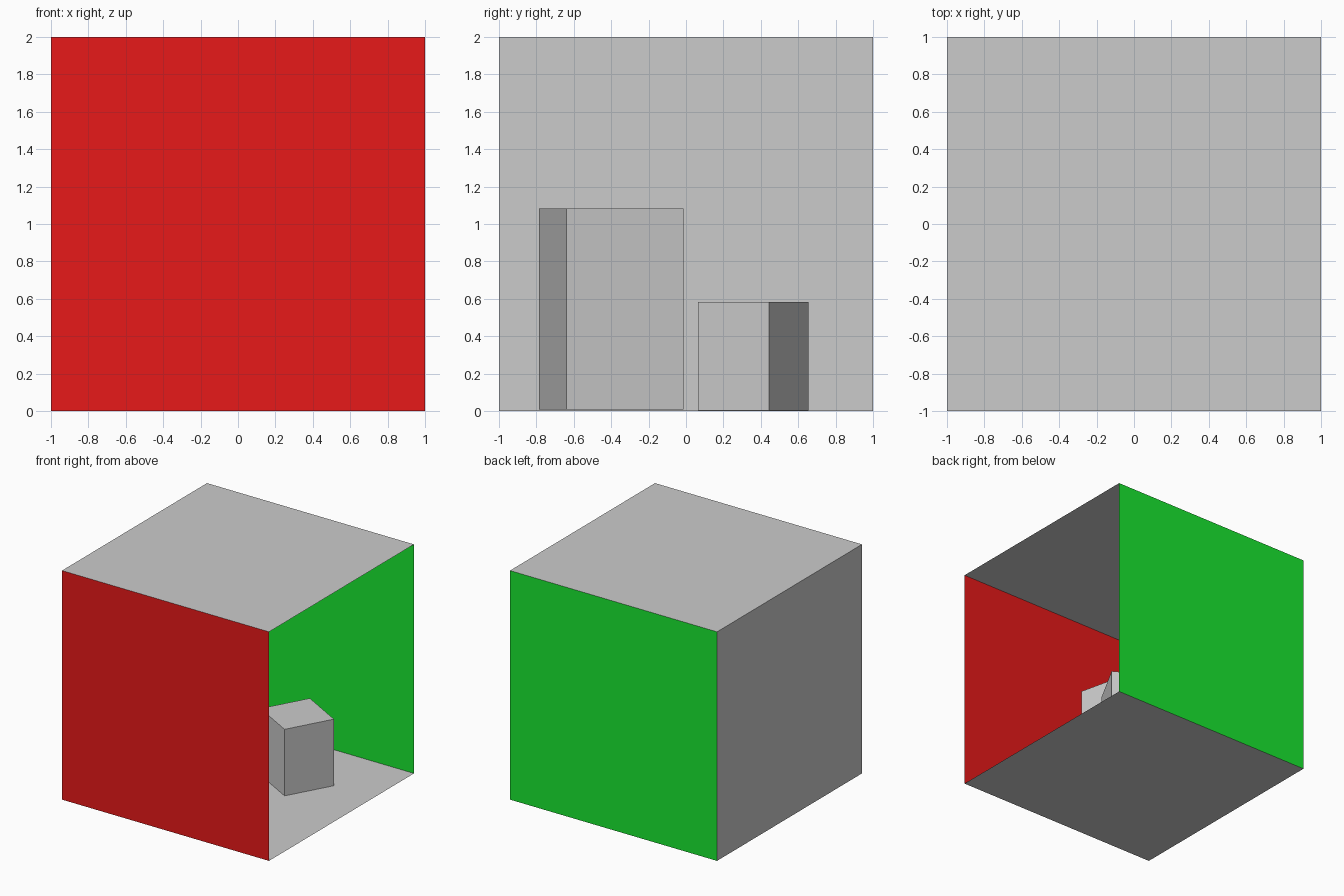
import bpy
from math import radians, pi

if "Cube" in bpy.data.objects:
    bpy.data.objects.remove(bpy.data.objects["Cube"])


def paint(obj, name, rgb):
    mat = bpy.data.materials.new(name)
    mat.diffuse_color = (*rgb, 1)
    mat.use_nodes = True
    mat.node_tree.nodes["Principled BSDF"].inputs["Base Color"].default_value = mat.diffuse_color
    obj.data.materials.append(mat)


# Flat 2 x 2 panel
def panel(name, location, rotation=(0, 0, 0)):
    bpy.ops.mesh.primitive_plane_add(size=2, location=location, rotation=rotation)
    obj = bpy.context.object
    obj.name = name
    return obj


# Square block turned about z, standing between two heights
def block(name, x, y, side, bottom, top, degrees):
    bpy.ops.mesh.primitive_cube_add(size=1, location=(x, y, (bottom + top) / 2),
                                    rotation=(0, 0, radians(degrees)))
    obj = bpy.context.object
    obj.name = name
    obj.scale = (side, side, top - bottom)
    return obj


# Room shell, open on the right; normals face inward
panel("floor", (0, 0, 0))
panel("ceiling", (0, 0, 2), (pi, 0, 0))
panel("left_wall", (-1, 0, 1), (0, pi / 2, 0))
front = panel("front_wall", (0, -1, 1), (-pi / 2, 0, 0))
back = panel("back_wall", (0, 1, 1), (pi / 2, 0, 0))
paint(front, "red", (0.8, 0.01, 0.01))
paint(back, "green", (0.01, 0.8, 0.03))

# Two blocks standing inside
block("tall_block", -0.352, -0.40, 0.643, 0.008, 1.084, 13.2)
block("short_block", 0.32, 0.36, 0.435, 0.002, 0.583, -29)
